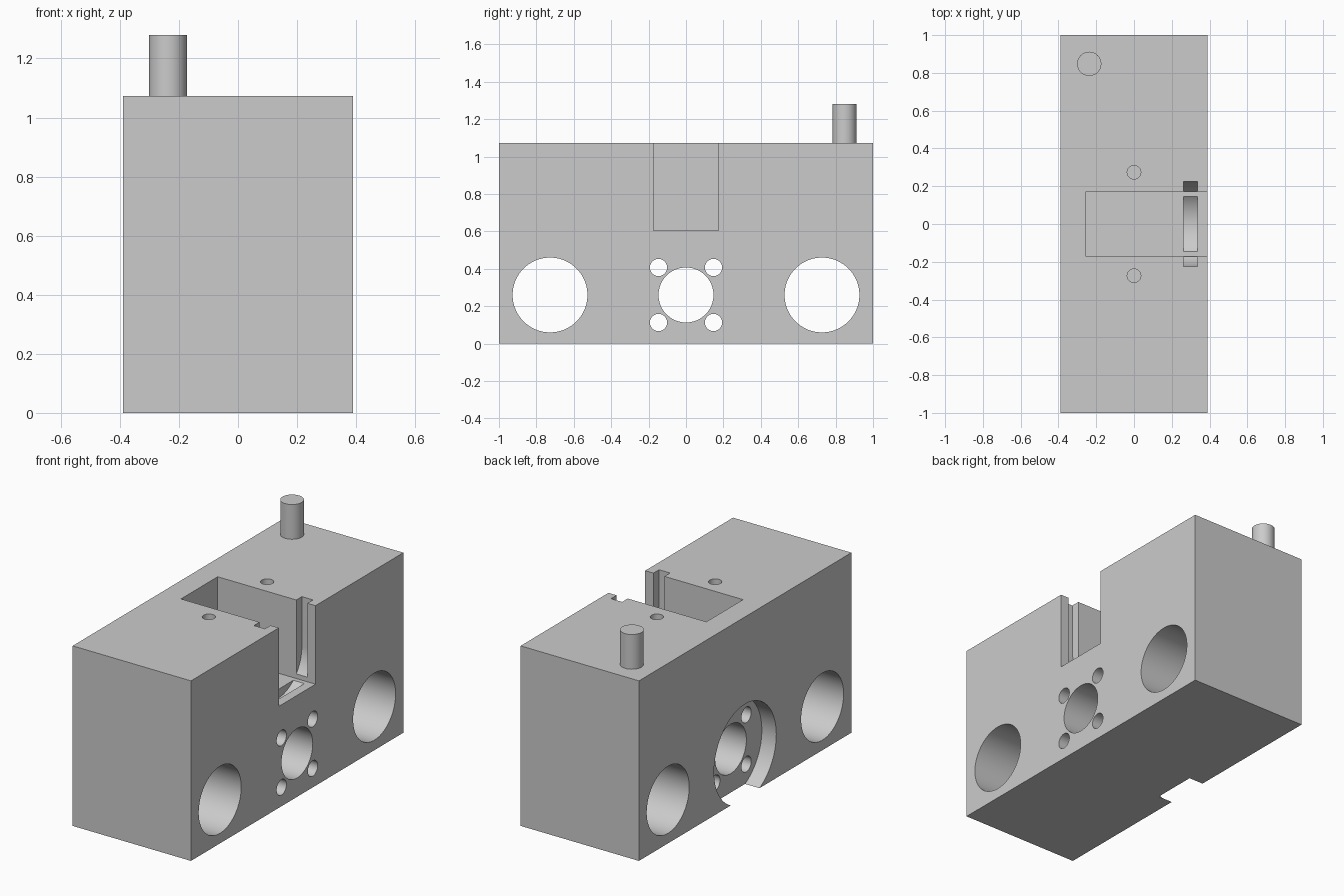
import bpy
from math import pi, sin, cos, radians

if "Cube" in bpy.data.objects:
    bpy.data.objects.remove(bpy.data.objects["Cube"], do_unlink=True)

HALF_X, HALF_Y, TOP = 0.39, 1.0, 1.073
AXIS_Z = 0.26       # height of the cross bores
POCKET_FLOOR = 0.605

metal = bpy.data.materials.new("plain grey")
metal.use_nodes = True
grey = (0.6, 0.6, 0.6, 1)
metal.diffuse_color = grey
metal.node_tree.nodes["Principled BSDF"].inputs["Base Color"].default_value = grey


def box(name, x0, x1, y0, y1, z0, z1):
    centre = ((x0 + x1) / 2, (y0 + y1) / 2, (z0 + z1) / 2)
    bpy.ops.mesh.primitive_cube_add(size=1, location=centre)
    ob = bpy.context.object
    ob.name = name
    ob.scale = (x1 - x0, y1 - y0, z1 - z0)
    bpy.ops.object.transform_apply(location=True, rotation=True, scale=True)
    return ob


def rod(name, radius, length, centre, along_x=False, sides=64):
    bpy.ops.mesh.primitive_cylinder_add(
        vertices=sides, radius=radius, depth=length, location=centre,
        rotation=(0, pi / 2 if along_x else 0, 0))
    ob = bpy.context.object
    ob.name = name
    bpy.ops.object.transform_apply(location=True, rotation=True, scale=True)
    return ob


def u_prism(name, x0, x1, radius, arc_z, top, steps=48):
    # Vertical slot with a full-radius bottom
    profile = [(-radius, top)]
    for i in range(steps + 1):
        a = pi + pi * i / steps
        profile.append((radius * cos(a), arc_z + radius * sin(a)))
    profile.append((radius, top))
    n = len(profile)
    verts = [(x, y, z) for x in (x0, x1) for y, z in profile]
    faces = [tuple(reversed(range(n))), tuple(range(n, 2 * n))]
    faces += [(i, (i + 1) % n, n + (i + 1) % n, n + i) for i in range(n)]
    mesh = bpy.data.meshes.new(name)
    mesh.from_pydata(verts, [], faces)
    ob = bpy.data.objects.new(name, mesh)
    bpy.context.collection.objects.link(ob)
    return ob


def finish(ob):
    ob.data.materials.clear()
    ob.data.materials.append(metal)
    bpy.ops.object.select_all(action='DESELECT')
    ob.select_set(True)
    bpy.context.view_layer.objects.active = ob
    bpy.ops.object.shade_smooth_by_angle(angle=radians(30))


# Main block
block = box("block", -HALF_X, HALF_X, -HALF_Y, HALF_Y, 0, TOP)

# Side-opening pocket and the round-bottomed groove across its mouth
cutters = [
    box("pocket_cutter", -0.255, HALF_X + 0.1, -0.173, 0.173, POCKET_FLOOR, TOP + 0.1),
    u_prism("groove_cutter", 0.263, 0.336, 0.226, 0.778, TOP + 0.1),
]

# Centre bore and shallow round recess on the left-hand side face
cutters.append(rod("centre_bore_cutter", 0.147, 1, (0, 0, AXIS_Z), True))
cutters.append(rod("recess_cutter", 0.293, 0.2, (-HALF_X - 0.005, 0, AXIS_Z), True, 96))

for side in (-1, 1):
    # Large through bores, bolt holes and blind holes in the top
    cutters.append(rod("large_bore_cutter", 0.2, 1, (0, side * 0.727, AXIS_Z), True, 96))
    for up in (-1, 1):
        cutters.append(rod("bolt_hole_cutter", 0.046, 1,
                           (0, side * 0.147, AXIS_Z + up * 0.147), True, 48))
    cutters.append(rod("top_hole_cutter", 0.036, 0.5, (0, side * 0.274, TOP), False, 32))

for cutter in cutters:
    cutter.hide_render = True
    bpy.context.view_layer.objects.active = block
    mod = block.modifiers.new("cut", 'BOOLEAN')
    mod.operation = 'DIFFERENCE'
    mod.solver = 'EXACT'
    mod.object = cutter
    bpy.ops.object.modifier_apply(modifier=mod.name)
    bpy.data.objects.remove(cutter, do_unlink=True)
finish(block)

# Locating pin on the top
pin = rod("locating_pin", 0.064, 0.207, (-0.237, 0.848, TOP + 0.1035))
finish(pin)
